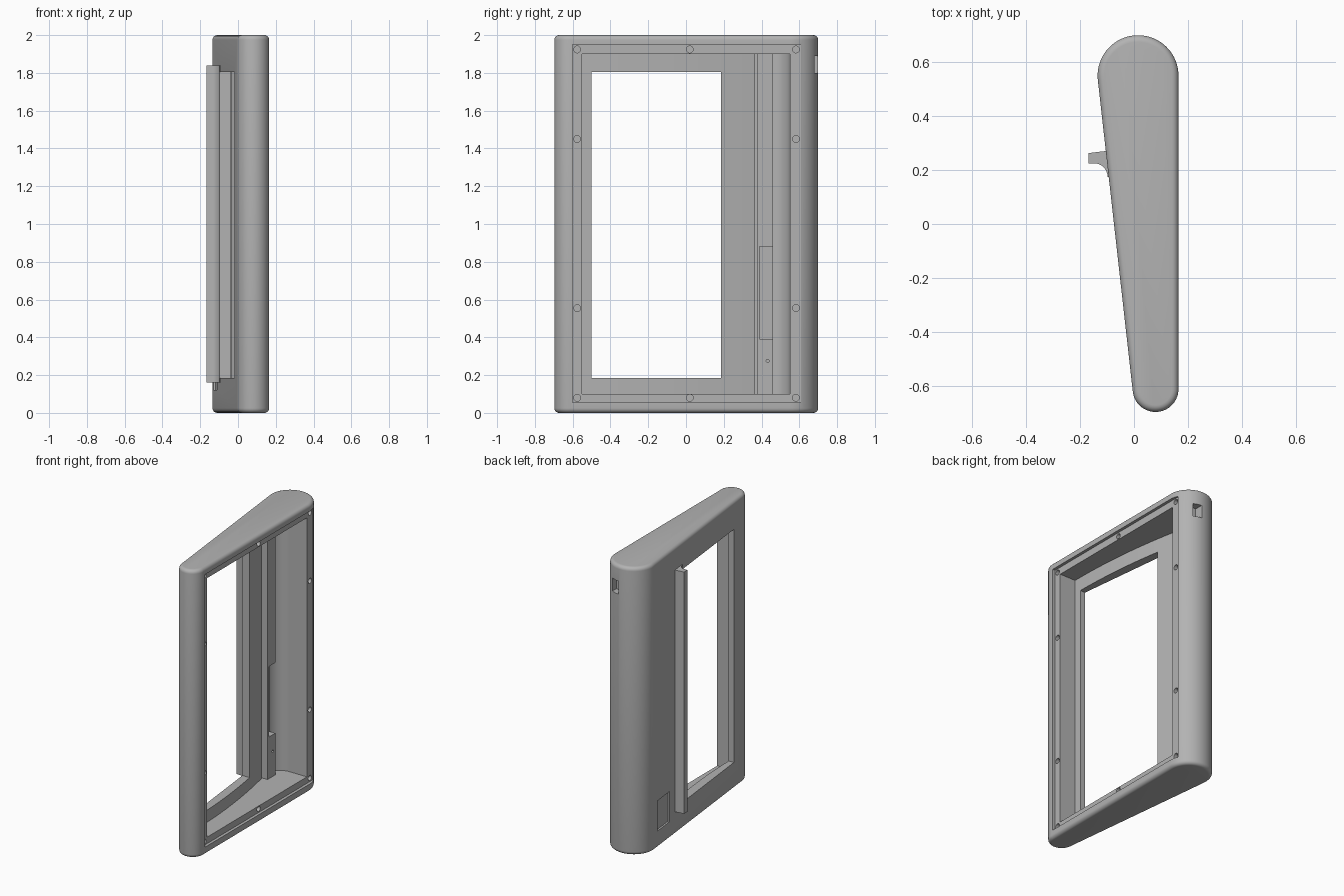
import bpy, bmesh, math
from mathutils import Matrix

if "Cube" in bpy.data.objects:
    bpy.data.objects.remove(bpy.data.objects["Cube"])

grey = bpy.data.materials.new("plain grey")
grey.diffuse_color = (0.45, 0.45, 0.45, 1)
grey.use_nodes = True
grey.node_tree.nodes["Principled BSDF"].inputs["Base Color"].default_value = grey.diffuse_color


def arc(cx, cy, r, a0, a1, n):
    return [(cx + r * math.cos(math.radians(a0 + (a1 - a0) * i / n)),
             cy + r * math.sin(math.radians(a0 + (a1 - a0) * i / n))) for i in range(n + 1)]


def finish(bm, name):
    bmesh.ops.recalc_face_normals(bm, faces=bm.faces)
    mesh = bpy.data.meshes.new(name)
    bm.to_mesh(mesh)
    bm.free()
    mesh.materials.append(grey)
    ob = bpy.data.objects.new(name, mesh)
    bpy.context.collection.objects.link(ob)
    return ob


def prism(name, outline, z0, z1, bevel=0):
    """Upright extrusion of an xy outline, optionally rounded at both ends."""
    bm = bmesh.new()
    face = bm.faces.new([bm.verts.new((x, y, z0)) for x, y in outline])
    top = bmesh.ops.extrude_face_region(bm, geom=[face])["geom"]
    for v in top:
        if isinstance(v, bmesh.types.BMVert):
            v.co.z = z1
    if bevel:
        rims = [e for e in bm.edges if abs(e.verts[0].co.z - e.verts[1].co.z) < 1e-6]
        bmesh.ops.bevel(bm, geom=rims, offset=bevel, segments=5, profile=0.5, affect='EDGES')
    return finish(bm, name)


def box(name, x0, x1, y0, y1, z0, z1):
    return prism(name, [(x0, y0), (x1, y0), (x1, y1), (x0, y1)], z0, z1)


def pin(name, x0, x1, y, z, r):
    bm = bmesh.new()
    bmesh.ops.create_cone(bm, cap_ends=True, segments=20, radius1=r, radius2=r, depth=x1 - x0,
                          matrix=Matrix.Translation(((x0 + x1) / 2, y, z)) @ Matrix.Rotation(math.pi / 2, 4, 'Y'))
    return finish(bm, name)


def boolean(target, tool, op='DIFFERENCE'):
    mod = target.modifiers.new("cut", 'BOOLEAN')
    mod.operation, mod.solver, mod.object = op, 'EXACT', tool
    bpy.context.view_layer.objects.active = target
    bpy.ops.object.modifier_apply(modifier=mod.name)
    bpy.data.objects.remove(tool)


# Teardrop shell with rounded ends
LEAN = 186.39
outline = arc(0.015, 0.55, 0.15, 0, LEAN, 40) + arc(0.08, -0.612, 0.085, LEAN, 360, 36)
body = prism("frame_body", outline, 0, 2, bevel=0.025)

# Grip fin along the sloped outer side
fin = [(-0.08, 0.272), (-0.11, 0.27), (-0.168, 0.263), (-0.168, 0.225)]
fin += arc(-0.148, 0.175, 0.05, 90, 0, 8) + [(-0.08, 0.165)]
boolean(body, prism("grip_fin", fin, 0.16, 1.84), 'UNION')

# Main cavity: bowed back wall, groove, upright bar and rounded far corner
bow = [(0.022 - 0.097 * t + 0.1 * t * (1 - t), -0.55 + 0.915 * t)
       for t in [i / 20 for i in range(21)]]
cavity = [(0.3, -0.55)] + bow
cavity += [(-0.09, 0.365), (-0.09, 0.375), (-0.035, 0.375), (-0.035, 0.46), (-0.0895, 0.46)]
cavity += arc(0.01, 0.45, 0.1, 172, 90, 12) + [(0.3, 0.55)]
boolean(body, prism("cavity", cavity, 0.1, 1.9))

# Shallow rebate around the opening
boolean(body, box("rebate", 0.145, 0.3, -0.6, 0.61, 0.055, 1.95))

# Through window
boolean(body, box("window", -0.3, 0.1, -0.5, 0.184, 0.185, 1.805))

# Notch and pinhole in the bar, recess on the outer wall, socket on the wide end
boolean(body, box("bar_notch", -0.08, 0.0, 0.388, 0.47, 0.39, 0.88))
boolean(body, pin("bar_pinhole", -0.09, 0.0, 0.432, 0.275, 0.008))
recess = [(-0.3, 0.34), (-0.1, 0.34), (-0.118, 0.5), (-0.3, 0.5)]
boolean(body, prism("outer_recess", recess, 0.12, 0.33))
boolean(body, box("end_socket", 0.03, 0.088, 0.64, 0.8, 1.8, 1.89))

# Screw holes in the rebate ledge
spots = [(y, z) for y in (-0.576, 0.582) for z in (0.08, 0.555, 1.45, 1.924)]
spots += [(0.02, 0.08), (0.02, 1.924)]
for y, z in spots:
    boolean(body, pin("screw_hole", 0.1, 0.2, y, z, 0.018))

# Smooth curves, crisp edges
bpy.ops.object.select_all(action='DESELECT')
body.select_set(True)
bpy.context.view_layer.objects.active = body
bpy.ops.object.shade_smooth_by_angle(angle=math.radians(30))
